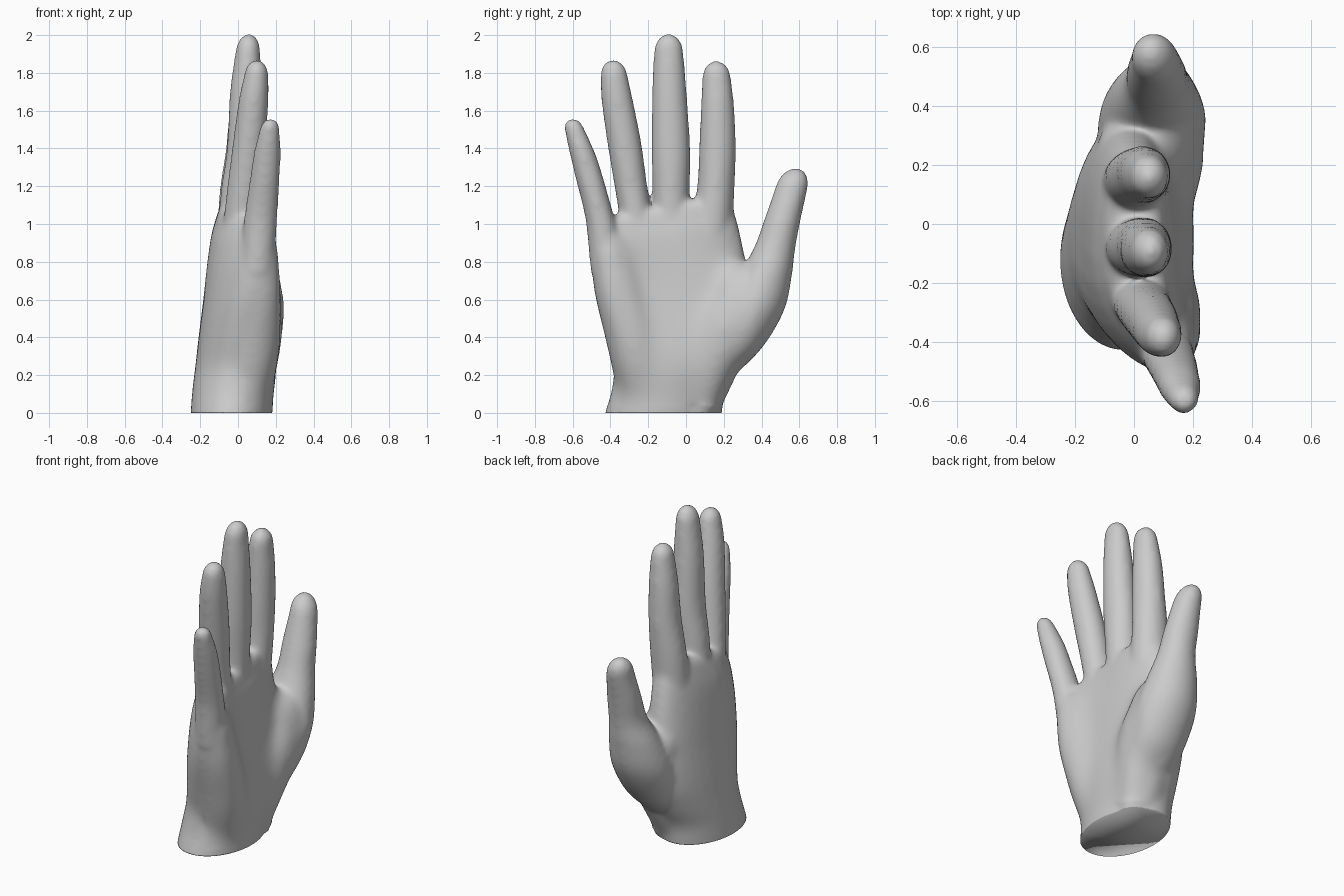
import bpy, bmesh, math

SIDES = 32
skin = bpy.data.materials.new("light_grey")
skin.diffuse_color = (0.6, 0.6, 0.6, 1)
bm = bmesh.new()


def loft(rings):
    """Skin a list of point rings and cap both ends."""
    loops = [[bm.verts.new(p) for p in ring] for ring in rings]
    for a, b in zip(loops, loops[1:]):
        for i in range(SIDES):
            j = (i + 1) % SIDES
            bm.faces.new((a[i], a[j], b[j], b[i]))
    bm.faces.new(loops[0][::-1])
    bm.faces.new(loops[-1])


def catmull(rows, steps=5):
    """Smoothly interpolate the rows of a station list."""
    out = []
    for i in range(len(rows) - 1):
        p0, p1, p2, p3 = (rows[max(0, i - 1)], rows[i], rows[i + 1],
                          rows[min(len(rows) - 1, i + 2)])
        for s in range(steps):
            t = s / steps
            out.append([0.5 * (2 * b + (c - a) * t + (2 * a - 5 * b + 4 * c - d) * t * t
                               + (3 * b - a - 3 * c + d) * t ** 3)
                        for a, b, c, d in zip(p0, p1, p2, p3)])
    return out + [list(rows[-1])]


def digit(stations, tip):
    """Tapered finger from stations (x, y, z, half width x, half width y), with a domed tip."""
    rows = catmull(stations)
    x, y, z, rx, ry = rows[-1]
    for k in range(1, 7):
        a = math.radians(k * 14)
        s = math.sin(a)
        rows.append([x + (tip[0] - x) * s, y + (tip[1] - y) * s, z + (tip[2] - z) * s,
                     rx * math.cos(a), ry * math.cos(a)])
    loft([[(x + rx * math.cos(2 * math.pi * i / SIDES),
            y + ry * math.sin(2 * math.pi * i / SIDES), z) for i in range(SIDES)]
          for x, y, z, rx, ry in rows])


def power(v, e):
    return math.copysign(abs(v) ** e, v)


# Palm and wrist: z, little-finger edge, thumb edge, back, palm face, edge curl
palm = [(-0.12, -0.45, 0.17, -0.25, 0.17, 0.0),
        (0.0, -0.425, 0.187, -0.247, 0.178, 0.0),
        (0.12, -0.39, 0.21, -0.238, 0.19, 0.1),
        (0.25, -0.38, 0.28, -0.222, 0.203, 0.25),
        (0.40, -0.42, 0.34, -0.205, 0.19, 0.45),
        (0.60, -0.473, 0.35, -0.18, 0.16, 0.6),
        (0.78, -0.495, 0.31, -0.16, 0.14, 0.7),
        (0.92, -0.50, 0.275, -0.14, 0.13, 0.8),
        (1.00, -0.48, 0.25, -0.118, 0.115, 0.8),
        (1.07, -0.43, 0.23, -0.09, 0.10, 0.8),
        (1.095, -0.37, 0.19, -0.05, 0.07, 0.8)]
rings = []
for z, y0, y1, x0, x1, curl in catmull(palm):
    ring = []
    tilt = 0.2 * min(1, max(0, (z - 0.6) / 0.4))
    square = 1 - 0.15 * min(1, max(0, z / 0.5))
    for i in range(SIDES):
        a = 2 * math.pi * i / SIDES
        y = (y0 + y1) / 2 + (y1 - y0) / 2 * power(math.sin(a), square)
        x = (x0 + x1) / 2 + (x1 - x0) / 2 * power(math.cos(a), square)
        x += curl * max(0, -y - 0.1) ** 2 + 0.1 * curl * max(0, y - 0.05) ** 2
        ring.append((x, y, z + tilt * (y + 0.12)))
    rings.append(ring)
loft(rings)

# Muscle pad below the little finger
digit([(-0.02, -0.18, -0.10, 0.12, 0.12), (0.055, -0.24, 0.20, 0.145, 0.14),
       (0.08, -0.29, 0.42, 0.15, 0.14), (0.10, -0.345, 0.62, 0.13, 0.13),
       (0.107, -0.385, 0.80, 0.108, 0.112)], (0.11, -0.41, 0.98))
# Muscle pad and web at the thumb root
digit([(0.0, 0.04, -0.10, 0.12, 0.08), (0.05, 0.15, 0.26, 0.165, 0.14),
       (0.055, 0.21, 0.48, 0.18, 0.17), (0.045, 0.26, 0.64, 0.165, 0.12)],
      (0.04, 0.27, 0.80))
# Little finger
digit([(0.10, -0.41, 0.74, 0.09, 0.09), (0.112, -0.434, 0.92, 0.086, 0.083),
       (0.122, -0.46, 1.05, 0.084, 0.073),
       (0.143, -0.513, 1.25, 0.075, 0.07), (0.155, -0.55, 1.38, 0.068, 0.064),
       (0.168, -0.59, 1.50, 0.05, 0.05)], (0.172, -0.603, 1.558))
# Ring finger
digit([(0.02, -0.25, 0.95, 0.10, 0.085), (0.035, -0.287, 1.17, 0.092, 0.083),
       (0.06, -0.325, 1.42, 0.085, 0.087), (0.083, -0.365, 1.66, 0.075, 0.08),
       (0.097, -0.381, 1.79, 0.06, 0.068)], (0.10, -0.386, 1.868))
# Middle finger
digit([(0.005, -0.08, 0.98, 0.105, 0.09), (0.015, -0.079, 1.18, 0.102, 0.095),
       (0.035, -0.08, 1.40, 0.09, 0.099), (0.043, -0.088, 1.70, 0.082, 0.088),
       (0.052, -0.092, 1.91, 0.062, 0.075)], (0.058, -0.092, 2.005))
# Index finger
digit([(0.0, 0.13, 0.93, 0.11, 0.11), (0.012, 0.157, 1.18, 0.105, 0.096),
       (0.03, 0.167, 1.40, 0.09, 0.094), (0.04, 0.167, 1.62, 0.08, 0.085),
       (0.05, 0.162, 1.78, 0.062, 0.072)], (0.052, 0.16, 1.862))
# Thumb
digit([(0.03, 0.12, 0.17, 0.13, 0.10), (0.055, 0.23, 0.34, 0.165, 0.165),
       (0.062, 0.335, 0.54, 0.18, 0.18), (0.068, 0.414, 0.72, 0.148, 0.142),
       (0.078, 0.468, 0.87, 0.108, 0.107), (0.075, 0.51, 1.02, 0.097, 0.093),
       (0.07, 0.558, 1.19, 0.075, 0.083)], (0.055, 0.582, 1.295))

mesh = bpy.data.meshes.new("hand")
bmesh.ops.recalc_face_normals(bm, faces=bm.faces)
bm.to_mesh(mesh)
bm.free()
hand = bpy.data.objects.new("hand", mesh)
bpy.context.collection.objects.link(hand)

# Fuse the parts into one skin, soften the webs and creases, restore the volume
remesh = hand.modifiers.new("fuse", 'REMESH')
remesh.mode = 'VOXEL'
remesh.voxel_size = 0.013
soften = hand.modifiers.new("soften", 'SMOOTH')
soften.factor = 0.5
soften.iterations = 22
swell = hand.modifiers.new("swell", 'DISPLACE')
swell.strength = 0.004
swell.mid_level = 0
fused = bpy.data.meshes.new_from_object(
    hand.evaluated_get(bpy.context.evaluated_depsgraph_get()))
hand.modifiers.clear()
hand.data = fused

bm = bmesh.new()
bm.from_mesh(fused)

# Blend the muscle pads into the palm, over a slowly shrinking area
for k in range(70):
    m = k * 0.0015
    area = [v for v in bm.verts if 0.04 < v.co.z < 0.97 - m and v.co.x > 0.04 + m / 2
            and -0.44 + m < v.co.y < 0.36 - m]
    bmesh.ops.smooth_vert(bm, verts=area, factor=0.5,
                          use_axis_x=True, use_axis_y=True, use_axis_z=True)

# Cut the wrist flat at the base
cut = bmesh.ops.bisect_plane(bm, geom=bm.verts[:] + bm.edges[:] + bm.faces[:],
                             plane_co=(0, 0, 0), plane_no=(0, 0, -1), clear_outer=True)
edges = [e for e in cut["geom_cut"] if isinstance(e, bmesh.types.BMEdge)]
bmesh.ops.contextual_create(bm, geom=edges)
bmesh.ops.recalc_face_normals(bm, faces=bm.faces)
for f in bm.faces:
    f.smooth = True
bm.to_mesh(fused)
bm.free()

fused.materials.clear()
fused.materials.append(skin)
